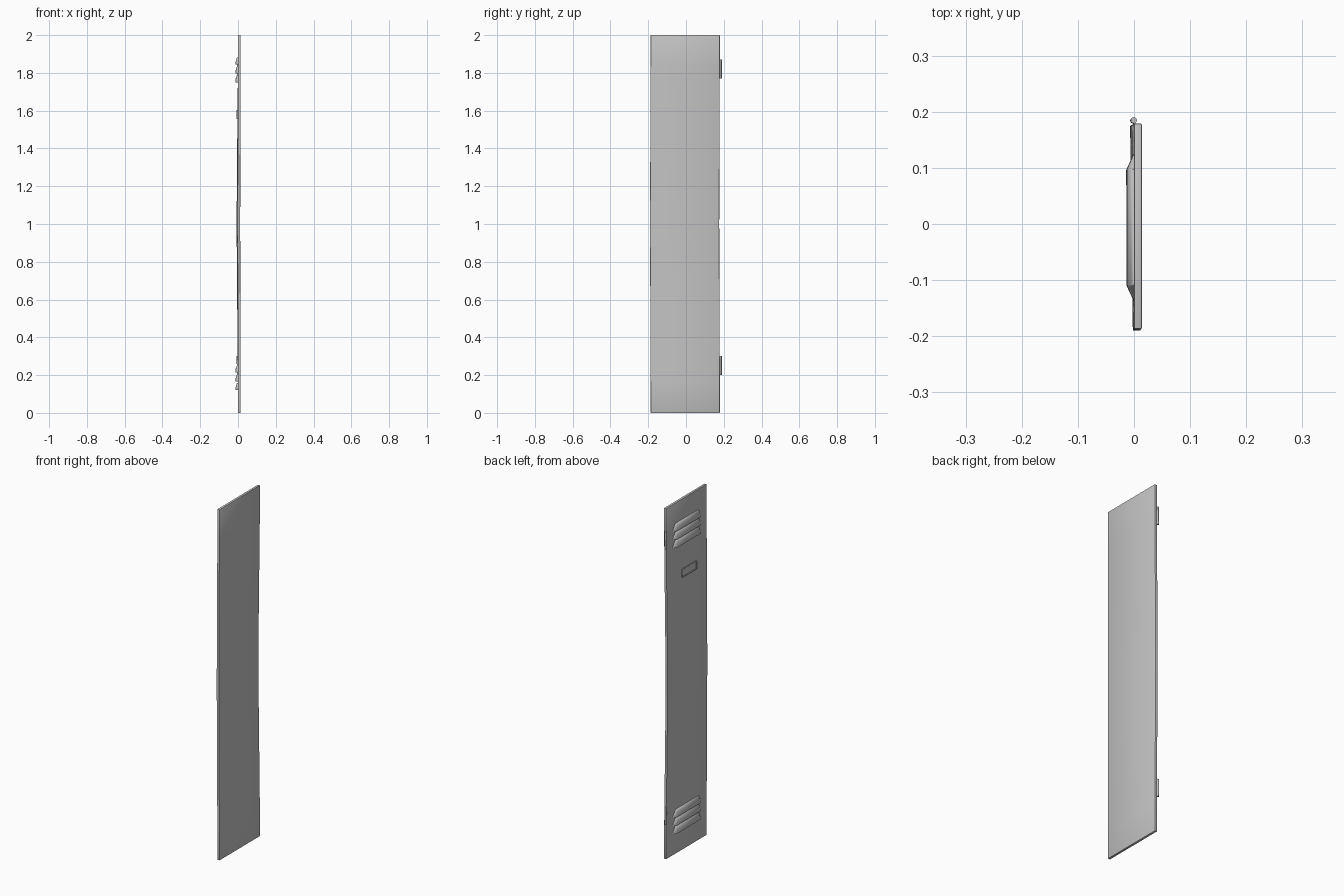
import bpy, bmesh, math
from mathutils import Matrix, Vector

cube = bpy.data.objects.get("Cube")
if cube:
    bpy.data.objects.remove(cube, do_unlink=True)

steel = bpy.data.materials.new("grey_steel")
steel.use_nodes = True
GREY = (0.55, 0.55, 0.55, 1)
steel.diffuse_color = GREY
steel.node_tree.nodes["Principled BSDF"].inputs["Base Color"].default_value = GREY


def warp(co):
    """Slight bow of the worn sheet metal, strongest along the hinge edge."""
    bow = math.sin(math.pi * min(max(co.z / 2, 0), 1)) ** 2
    side = min(max((co.y + 0.19) / 0.37, 0), 1)
    return Vector((co.x - 0.007 * bow * (0.3 + 0.7 * side), co.y - 0.003 * bow, co.z))


def finish(bm, name, smooth=None):
    bmesh.ops.recalc_face_normals(bm, faces=bm.faces)
    for v in bm.verts:
        v.co = warp(v.co)
    mesh = bpy.data.meshes.new(name)
    bm.to_mesh(mesh)
    bm.free()
    mesh.materials.append(steel)
    obj = bpy.data.objects.new(name, mesh)
    bpy.context.collection.objects.link(obj)
    if smooth:
        bpy.ops.object.select_all(action="DESELECT")
        obj.select_set(True)
        bpy.context.view_layer.objects.active = obj
        bpy.ops.object.shade_smooth_by_angle(angle=math.radians(smooth))
    return obj


def box(lo, hi):
    bm = bmesh.new()
    lo, hi = Vector(lo), Vector(hi)
    bmesh.ops.create_cube(bm, size=1)
    for v in bm.verts:
        v.co = Vector(((lo + hi) / 2)[i] + v.co[i] * (hi - lo)[i] for i in range(3))
    return bm


# Door panel: bevelled slab with rows cut across it so it can bow
bm = box((0, -0.187, 0), (0.014, 0.179, 2))
bmesh.ops.bevel(bm, geom=bm.edges[:], offset=0.002, segments=2, profile=0.5, affect="EDGES")
for i in range(1, 12):
    bmesh.ops.bisect_plane(bm, geom=bm.verts[:] + bm.edges[:] + bm.faces[:],
                           plane_co=(0, 0, i / 6), plane_no=(0, 0, 1))
finish(bm, "door_panel", 30)


# Vent louvres: hoods with rounded ends, sloping out to a flat lower lip
def louvre(name, z, half=0.131, height=0.04, depth=0.013, end=0.028, steps=6):
    stations = []
    for i in range(steps + 1):
        a = math.pi / 2 * i / steps
        stations.append((half - end * math.sin(a), max(math.sin(a), 0.02)))
    stations = [(-y, s) for y, s in stations] + stations[::-1]
    rows = []
    bm = bmesh.new()
    for y, s in stations:
        # Quarter-ellipse section from the top edge to the lip, then back in
        pts = [(0.001, height * s)]
        for i in range(6):
            a = math.pi / 2 * i / 5
            pts.append((-depth * s * math.sin(a), height * s * math.cos(a)))
        pts.append((0.001, 0))
        rows.append([bm.verts.new((x, y - 0.006, z + h)) for x, h in pts])
    for a, b in zip(rows, rows[1:]):
        for i in range(len(a) - 1):
            bm.faces.new((a[i], a[i + 1], b[i + 1], b[i]))
    bm.faces.new(rows[0])
    bm.faces.new(rows[-1])
    finish(bm, name, 45)


for group, base in (("upper", 1.75), ("lower", 0.12)):
    for i in range(3):
        louvre(f"{group}_louvre_{i + 1}", base + i * 0.047)

# Label holder: shallow plate with a recessed window
bm = box((-0.005, -0.088, 1.556), (0.001, 0.045, 1.604))
face = min(bm.faces, key=lambda f: f.calc_center_median().x)
bmesh.ops.inset_region(bm, faces=[face], thickness=0.005)
for v in face.verts:
    v.co.x += 0.003
finish(bm, "label_holder")

# Hinge barrels on the back edge
for name, z in (("lower_hinge", 0.25), ("upper_hinge", 1.82)):
    bm = bmesh.new()
    bmesh.ops.create_cone(bm, cap_ends=True, segments=12, radius1=0.0055, radius2=0.0055,
                          depth=0.1, matrix=Matrix.Translation((0, 0.185, z)))
    finish(bm, name, 40)
    finish(box((0, 0.174, z - 0.05), (0.003, 0.185, z + 0.05)), name + "_leaf")
